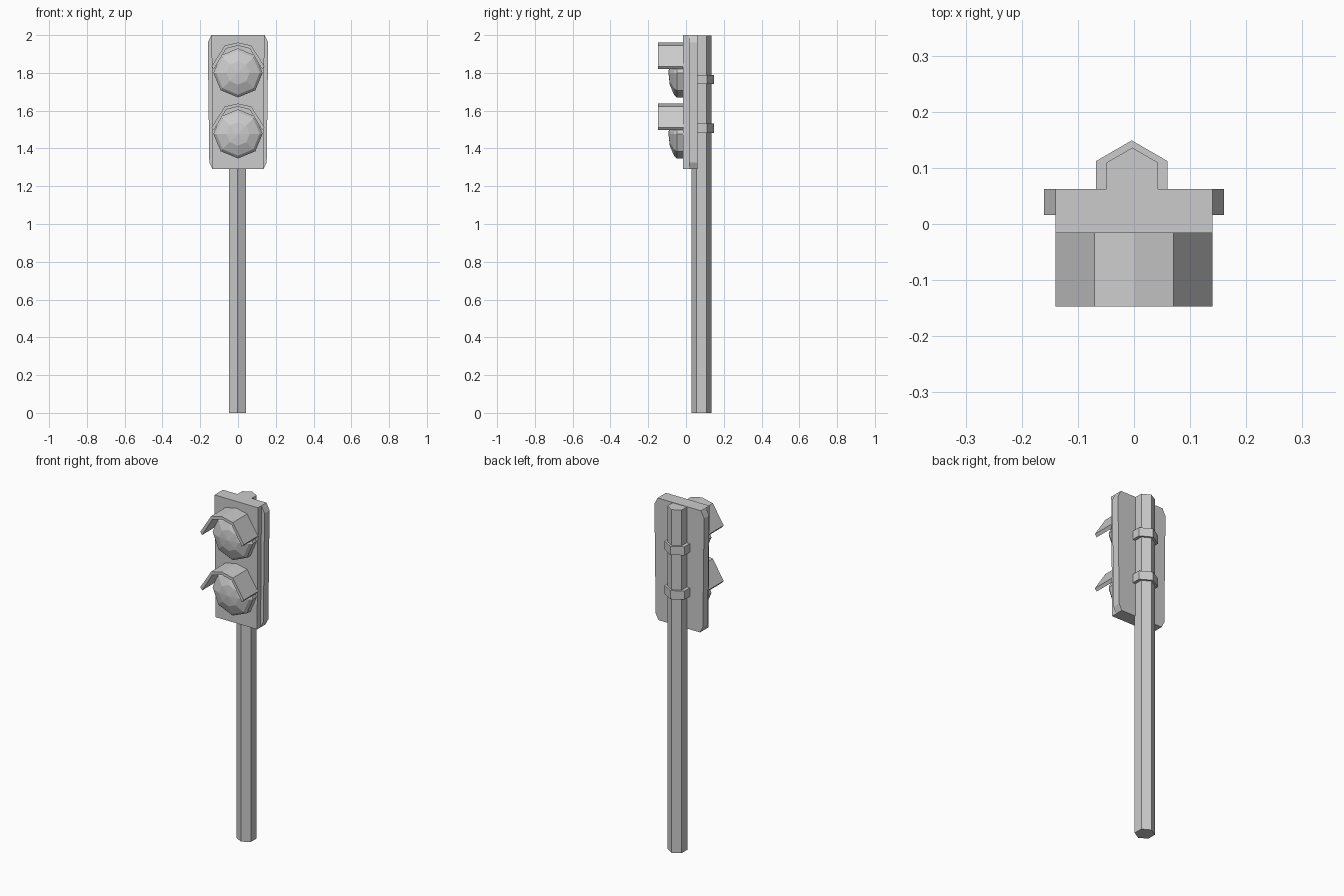
import bpy, bmesh
from math import sin, cos, pi

if "Cube" in bpy.data.objects:
    bpy.data.objects.remove(bpy.data.objects["Cube"])


def finish(name, bm):
    bmesh.ops.recalc_face_normals(bm, faces=bm.faces)
    mesh = bpy.data.meshes.new(name)
    bm.to_mesh(mesh)
    bm.free()
    obj = bpy.data.objects.new(name, mesh)
    bpy.context.collection.objects.link(obj)
    return obj


def prism(name, points, direction):
    """Extrude a flat outline along a direction."""
    bm = bmesh.new()
    face = bm.faces.new([bm.verts.new(p) for p in points])
    new = bmesh.ops.extrude_face_region(bm, geom=[face], use_keep_orig=True)["geom"]
    bmesh.ops.translate(bm, vec=direction,
                        verts=[v for v in new if isinstance(v, bmesh.types.BMVert)])
    return finish(name, bm)


def mirrored(half):
    """Close a right-half x,z outline by reflecting it in x."""
    return half + [(-x, z) for x, z in reversed(half)]


def hexagon(cx, cy, r, z):
    return [(cx + r * sin(i * pi / 3), cy + r * cos(i * pi / 3), z) for i in range(6)]


def lens(name, z):
    """Eight-sided domed lens facing the front."""
    bm = bmesh.new()
    profile = [(0.13, -0.014), (0.13, -0.048), (0.115, -0.064), (0.062, -0.086)]
    rings = [[bm.verts.new((r * cos(i * pi / 4), y, z + r * sin(i * pi / 4)))
              for i in range(8)] for r, y in profile]
    for a, b in zip(rings, rings[1:]):
        for i in range(8):
            j = (i + 1) % 8
            bm.faces.new((a[i], a[j], b[j], b[i]))
    tip = bm.verts.new((0, -0.093, z))
    for i in range(8):
        bm.faces.new((rings[-1][i], rings[-1][(i + 1) % 8], tip))
    bm.faces.new(rings[0])
    return finish(name, bm)


# Six-sided pole
prism("pole", hexagon(-0.003, 0.083, 0.053, 0), (0, 0, 1.998))

# Signal housing, slightly narrower at the bottom
box = mirrored([(0.134, 1.29), (0.14, 2.0)])
prism("housing", [(x, -0.016, z) for x, z in box], (0, 0.076, 0))

# Wider backing board with cut corners
board = mirrored([(0.134, 1.29), (0.152, 1.325), (0.16, 1.96), (0.14, 2.0)])
prism("backing_board", [(x, 0.016, z) for x, z in board], (0, 0.046, 0))

# Brackets holding the housing to the pole
for i, z in enumerate((1.74, 1.482)):
    cx = -0.004
    outline = [(cx - 0.064, 0.055), (cx + 0.064, 0.055), (cx + 0.064, 0.112),
               (cx, 0.149), (cx - 0.064, 0.112)]
    prism(f"pole_bracket_{i + 1}", [(x, y, z) for x, y in outline], (0, 0, 0.05))

# Lenses and their faceted hoods
for i, z in enumerate((1.80, 1.477)):
    lens(f"lens_{i + 1}", z)
    outer = [(0.14, 0.035), (0.07, 0.145), (0, 0.161),
             (-0.07, 0.145), (-0.14, 0.035)]
    inner = [(-0.128, 0.02), (-0.062, 0.129), (0, 0.144),
             (0.062, 0.129), (0.128, 0.02)]
    prism(f"hood_{i + 1}", [(x, -0.147, z + h) for x, h in outer + inner], (0, 0.134, 0))
